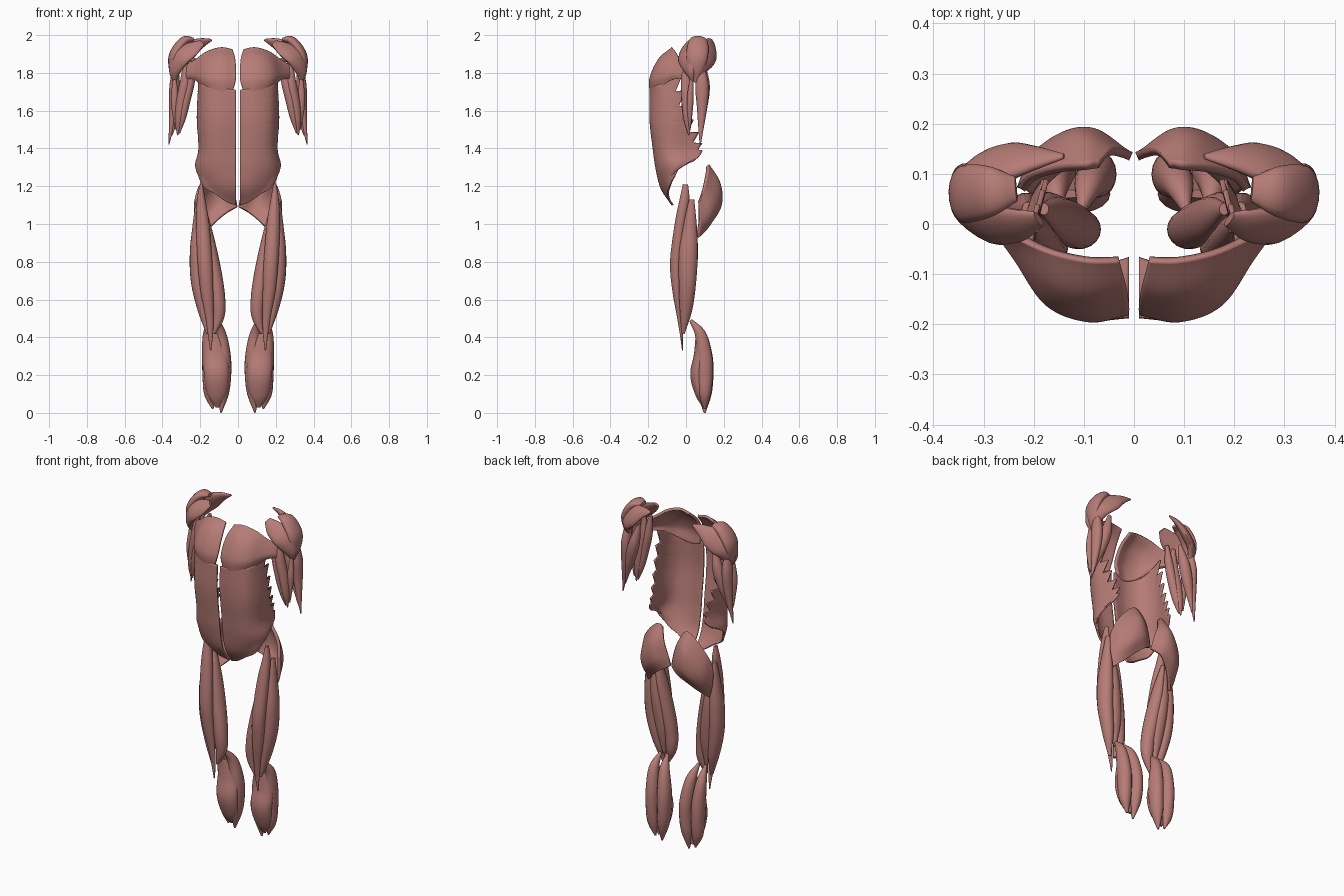
import bpy, bmesh, math
from mathutils import Vector

mat = bpy.data.materials.new("muscle_red")
mat.diffuse_color = (0.47, 0.2, 0.18, 1)


def spline(keys, t):
    # Catmull-Rom through keys (tuples of any length), t in 0..1
    n = len(keys) - 1
    i = min(int(t * n), n - 1)
    f = t * n - i
    p1, p2 = keys[i], keys[i + 1]
    p0 = keys[i - 1] if i > 0 else [2 * a - b for a, b in zip(p1, p2)]
    p3 = keys[i + 2] if i + 2 <= n else [2 * b - a for a, b in zip(p1, p2)]
    return [0.5 * (2 * b + (c - a) * f + (2 * a - 5 * b + 4 * c - d) * f * f
                   + (3 * b - a - 3 * c + d) * f ** 3)
            for a, b, c, d in zip(p0, p1, p2, p3)]


def finish(name, bm, thickness=0):
    bmesh.ops.recalc_face_normals(bm, faces=bm.faces)
    me = bpy.data.meshes.new(name)
    bm.to_mesh(me)
    bm.free()
    ob = bpy.data.objects.new(name, me)
    bpy.context.collection.objects.link(ob)
    me.materials.append(mat)
    if thickness:
        s = ob.modifiers.new("thickness", 'SOLIDIFY')
        s.thickness, s.offset = thickness, 0
    ob.modifiers.new("mirror", 'MIRROR').use_mirror_merge = False
    bpy.ops.object.select_all(action='DESELECT')
    bpy.context.view_layer.objects.active = ob
    ob.select_set(True)
    bpy.ops.object.shade_smooth_by_angle(angle=math.radians(45))


def belly(name, keys, ref=(0, 1, 0), rings=28, sides=18):
    # spindle muscle; keys are (x, y, z, half width, half depth along ref)
    bm = bmesh.new()
    ref = Vector(ref)
    loops = []
    for i in range(rings + 1):
        t = i / rings
        k = spline(keys, t)
        c = Vector(k[:3])
        tan = (Vector(spline(keys, min(t + .02, 1))[:3])
               - Vector(spline(keys, max(t - .02, 0))[:3])).normalized()
        depth = (ref - tan * ref.dot(tan)).normalized()
        side = tan.cross(depth)
        a, b = max(k[3], .002), max(k[4], .002)
        loops.append([bm.verts.new(c + side * a * math.cos(w) + depth * b * math.sin(w))
                      for w in (2 * math.pi * j / sides for j in range(sides))])
    for p, q in zip(loops, loops[1:]):
        for j in range(sides):
            m = (j + 1) % sides
            bm.faces.new((p[j], p[m], q[m], q[j]))
    bm.faces.new(loops[0])
    bm.faces.new(loops[-1])
    finish(name, bm)


def sheet(name, rows, thickness, end=lambda v: 1.0, nu=32, nv=44):
    # sheet muscle lofted through rows of points; end(v) trims the outer edge
    bm = bmesh.new()
    grid = []
    for i in range(nv + 1):
        v = i / nv
        cols = [spline([r[c] for r in rows], v) for c in range(len(rows[0]))]
        grid.append([bm.verts.new(spline(cols, j / nu * end(v))) for j in range(nu + 1)])
    for p, q in zip(grid, grid[1:]):
        for j in range(nu):
            bm.faces.new((p[j], p[j + 1], q[j + 1], q[j]))
    finish(name, bm, thickness)


# abdominal wall, with a toothed edge along the ribs
def teeth(v):
    return 1 - 0.2 * ((v * 13) % 1) * (1 - v / 0.46) ** 0.4 if v < 0.45 else 1.0


sheet("abdominal_wall", [
    [(.01, -.182, 1.71), (.1, -.185, 1.72), (.175, -.15, 1.735), (.203, -.09, 1.76), (.205, -.02, 1.79)],
    [(.01, -.182, 1.55), (.1, -.187, 1.55), (.175, -.155, 1.55), (.213, -.07, 1.56), (.195, .03, 1.58)],
    [(.01, -.165, 1.4), (.1, -.17, 1.4), (.175, -.135, 1.4), (.205, -.05, 1.4), (.175, .09, 1.42)],
    [(.01, -.155, 1.3), (.1, -.155, 1.3), (.18, -.12, 1.3), (.222, -.05, 1.31), (.2, .055, 1.345)],
    [(.01, -.13, 1.19), (.08, -.13, 1.2), (.15, -.11, 1.22), (.2, -.08, 1.25), (.222, -.02, 1.325)],
    [(.01, -.07, 1.1), (.06, -.085, 1.12), (.12, -.095, 1.16), (.18, -.085, 1.2), (.22, -.05, 1.28)],
], .01, teeth, nv=78)

# chest
sheet("chest_muscle", [
    [(.03, -.07, 1.92), (.09, -.07, 1.93), (.16, -.055, 1.91), (.22, -.03, 1.87), (.29, .01, 1.83)],
    [(.015, -.13, 1.86), (.09, -.14, 1.87), (.165, -.12, 1.855), (.23, -.055, 1.82), (.29, .01, 1.8)],
    [(.012, -.172, 1.77), (.09, -.186, 1.77), (.172, -.155, 1.775), (.235, -.065, 1.79), (.29, .01, 1.785)],
    [(.03, -.175, 1.7), (.09, -.182, 1.685), (.165, -.15, 1.715), (.225, -.07, 1.765), (.29, .01, 1.77)],
], .015)

# buttock
sheet("buttock_muscle", [
    [(.07, .12, 1.3), (.1, .115, 1.31), (.15, .11, 1.27), (.2, .095, 1.2), (.225, .07, 1.12)],
    [(.045, .143, 1.23), (.1, .172, 1.22), (.15, .163, 1.17), (.2, .13, 1.1), (.225, .07, 1.06)],
    [(.02, .14, 1.15), (.08, .182, 1.13), (.14, .17, 1.08), (.19, .125, 1.03), (.22, .07, 1.0)],
    [(.006, .135, 1.09), (.06, .155, 1.06), (.11, .135, 1.02), (.16, .1, .97), (.2, .06, .93)],
], .018)

# shoulder, three heads
belly("shoulder_middle", [
    (.235, .07, 1.977, .025, .01), (.285, .065, 1.967, .05, .026), (.335, .06, 1.9, .058, .028),
    (.345, .055, 1.83, .044, .022), (.335, .05, 1.75, .008, .008)], (1, 0, 1))
belly("shoulder_rear", [
    (.14, .135, 1.975, .006, .005), (.2, .13, 1.955, .035, .016), (.265, .118, 1.915, .062, .024),
    (.325, .1, 1.85, .05, .022), (.335, .07, 1.76, .008, .008)], (.5, 1, .7))
belly("shoulder_front", [
    (.19, .01, 1.96, .02, .008), (.245, 0, 1.925, .05, .018), (.305, .002, 1.88, .058, .022),
    (.335, .02, 1.81, .036, .02), (.335, .035, 1.75, .006, .006)], (.5, -1, .7))

# upper arm
belly("upper_arm_front_outer", [
    (.275, .005, 1.87, .012, .01), (.28, 0, 1.76, .026, .027), (.298, .005, 1.65, .029, .029),
    (.312, .01, 1.55, .022, .022), (.32, .015, 1.47, .003, .003)])
belly("upper_arm_front_inner", [
    (.235, 0, 1.88, .01, .01), (.25, 0, 1.77, .024, .023), (.275, 0, 1.66, .025, .026),
    (.295, .005, 1.56, .019, .02), (.31, .01, 1.48, .003, .003)])
belly("upper_arm_side", [
    (.335, .03, 1.78, .008, .008), (.335, .022, 1.65, .02, .018), (.33, .02, 1.5, .004, .004)])
belly("upper_arm_rear_outer", [
    (.33, .08, 1.84, .014, .017), (.335, .085, 1.73, .028, .036), (.34, .085, 1.62, .025, .028),
    (.352, .08, 1.52, .014, .016), (.366, .075, 1.42, .002, .003)])
belly("upper_arm_rear_inner", [
    (.25, .09, 1.85, .01, .01), (.277, .095, 1.74, .03, .031), (.306, .09, 1.64, .03, .027),
    (.335, .08, 1.54, .015, .014), (.35, .075, 1.47, .003, .003)])

# thigh
belly("thigh_front", [
    (.195, -.003, 1.21, .008, .014), (.195, -.008, 1.13, .022, .026), (.187, -.03, 1.0, .035, .03),
    (.175, -.052, .8, .039, .033), (.165, -.047, .65, .034, .026), (.152, -.035, .52, .022, .015),
    (.146, -.025, .42, .014, .008), (.145, -.018, .33, .003, .003)])
belly("thigh_outer", [
    (.213, .03, 1.13, .01, .014), (.213, .022, .99, .028, .036), (.215, .013, .85, .04, .05),
    (.21, .008, .7, .04, .047), (.185, 0, .55, .03, .034), (.16, -.015, .42, .008, .008)])
belly("thigh_inner", [
    (.18, .03, 1.09, .01, .012), (.153, .015, .92, .028, .04), (.127, 0, .75, .039, .045),
    (.107, -.01, .61, .039, .04), (.103, -.01, .51, .031, .03), (.128, -.015, .42, .008, .008)])
belly("thigh_rear", [
    (.19, .035, 1.07, .008, .01), (.175, .032, .86, .035, .032), (.15, .02, .65, .036, .026),
    (.14, .005, .48, .008, .008)])

# calf
belly("calf_inner", [
    (.105, .025, .49, .007, .009), (.09, .077, .415, .029, .03), (.076, .096, .3, .038, .045),
    (.073, .1, .2, .037, .046), (.08, .1, .1, .031, .036), (.09, .098, .001, .004, .006)])
belly("calf_outer", [
    (.15, .025, .49, .007, .009), (.158, .077, .415, .028, .03), (.153, .096, .3, .037, .043),
    (.151, .1, .2, .037, .043), (.147, .1, .1, .032, .032), (.133, .1, .02, .004, .006)])
belly("calf_deep", [
    (.13, .06, .42, .03, .008), (.12, .07, .3, .062, .03), (.113, .06, .2, .066, .038),
    (.111, .077, .1, .052, .028), (.108, .095, .03, .012, .006)])
